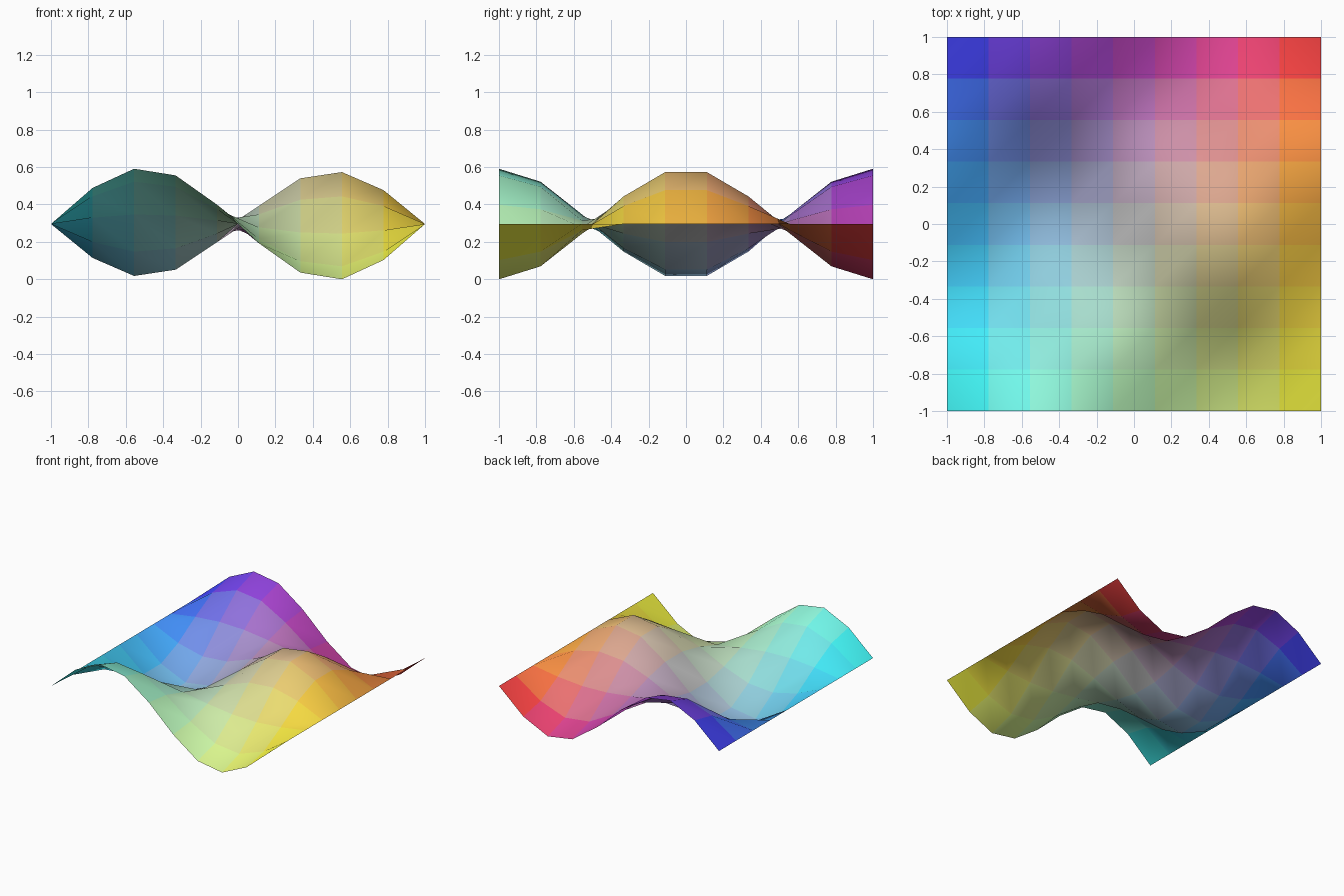
import bpy
import bmesh
from math import sin, cos, pi

if "Cube" in bpy.data.objects:
    bpy.data.objects.remove(bpy.data.objects["Cube"])

CELLS = 9          # quads per side
AMPLITUDE = 0.3    # wave height

# Flat square grid, displaced by a sine-cosine wave
bm = bmesh.new()
bmesh.ops.create_grid(bm, x_segments=CELLS, y_segments=CELLS, size=1.0)
for v in bm.verts:
    v.co.z = AMPLITUDE * sin(pi * v.co.x) * cos(pi * v.co.y)
lowest = min(v.co.z for v in bm.verts)
bmesh.ops.translate(bm, verts=bm.verts, vec=(0, 0, -lowest))

mesh = bpy.data.meshes.new("wavy_sheet")
sheet = bpy.data.objects.new("wavy_sheet", mesh)
bpy.context.collection.objects.link(sheet)

# Colour blend across the sheet: red grows with x, green falls with y, blue falls with x
for i, face in enumerate(bm.faces):
    c = face.calc_center_median()
    u, v = (c.x + 1) / 2, (c.y + 1) / 2
    mat = bpy.data.materials.new(f"blend_{i:02d}")
    mat.diffuse_color = (u, 1 - v, 1 - u, 1)
    mat.use_nodes = True
    mat.node_tree.nodes["Principled BSDF"].inputs["Base Color"].default_value = mat.diffuse_color
    mesh.materials.append(mat)
    face.material_index = i
    face.smooth = True

bm.to_mesh(mesh)
bm.free()
